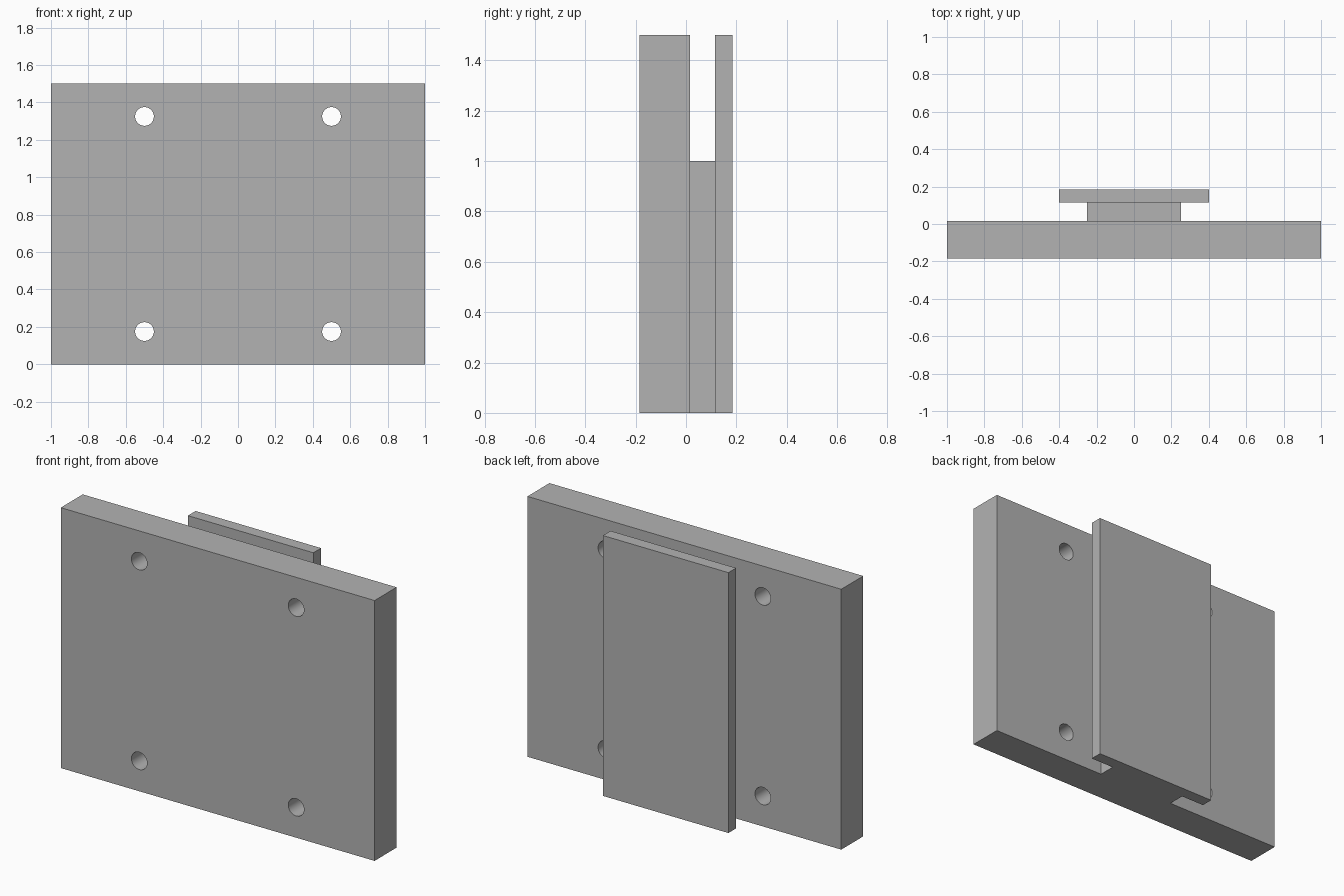
import bpy
import math

if "Cube" in bpy.data.objects:
    bpy.data.objects.remove(bpy.data.objects["Cube"], do_unlink=True)

GREY = (0.45, 0.45, 0.45, 1.0)
mat = bpy.data.materials.new("plain grey")
mat.use_nodes = True
mat.diffuse_color = GREY
mat.node_tree.nodes["Principled BSDF"].inputs["Base Color"].default_value = GREY


def block(name, width, y0, y1, height):
    """Box centred on x, standing on the ground between two depths."""
    bpy.ops.mesh.primitive_cube_add(size=1, location=(0, (y0 + y1) / 2, height / 2))
    ob = bpy.context.object
    ob.name = name
    ob.scale = (width, y1 - y0, height)
    bpy.ops.object.transform_apply(location=False, rotation=False, scale=True)
    ob.data.materials.append(mat)
    return ob


# Main plate, short spacer web and rear flange
FRONT, PLATE_BACK, WEB_BACK, REAR = -0.185, 0.015, 0.115, 0.185
plate = block("mounting_plate", 2.0, FRONT, PLATE_BACK, 1.5)
block("spacer_web", 0.5, PLATE_BACK, WEB_BACK, 1.0)
block("rear_flange", 0.8, WEB_BACK, REAR, 1.5)

# Four through holes near the corners of the plate
cutters = []
for x in (-0.5, 0.5):
    for z in (0.175, 1.325):
        bpy.ops.mesh.primitive_cylinder_add(
            vertices=48, radius=0.05, depth=0.4,
            location=(x, (FRONT + PLATE_BACK) / 2, z),
            rotation=(math.pi / 2, 0, 0))
        cutter = bpy.context.object
        cutter.name = "hole_cutter"
        cutter.hide_render = True
        cutter.data.materials.append(mat)
        cutters.append(cutter)
        mod = plate.modifiers.new("screw_hole", "BOOLEAN")
        mod.operation = "DIFFERENCE"
        mod.solver = "EXACT"
        mod.object = cutter

# Bake the holes, then discard the cutters
bpy.ops.object.select_all(action="DESELECT")
plate.select_set(True)
bpy.context.view_layer.objects.active = plate
for name in [m.name for m in plate.modifiers]:
    bpy.ops.object.modifier_apply(modifier=name)
for cutter in cutters:
    bpy.data.objects.remove(cutter, do_unlink=True)
bpy.ops.object.shade_smooth_by_angle(angle=math.radians(30))
